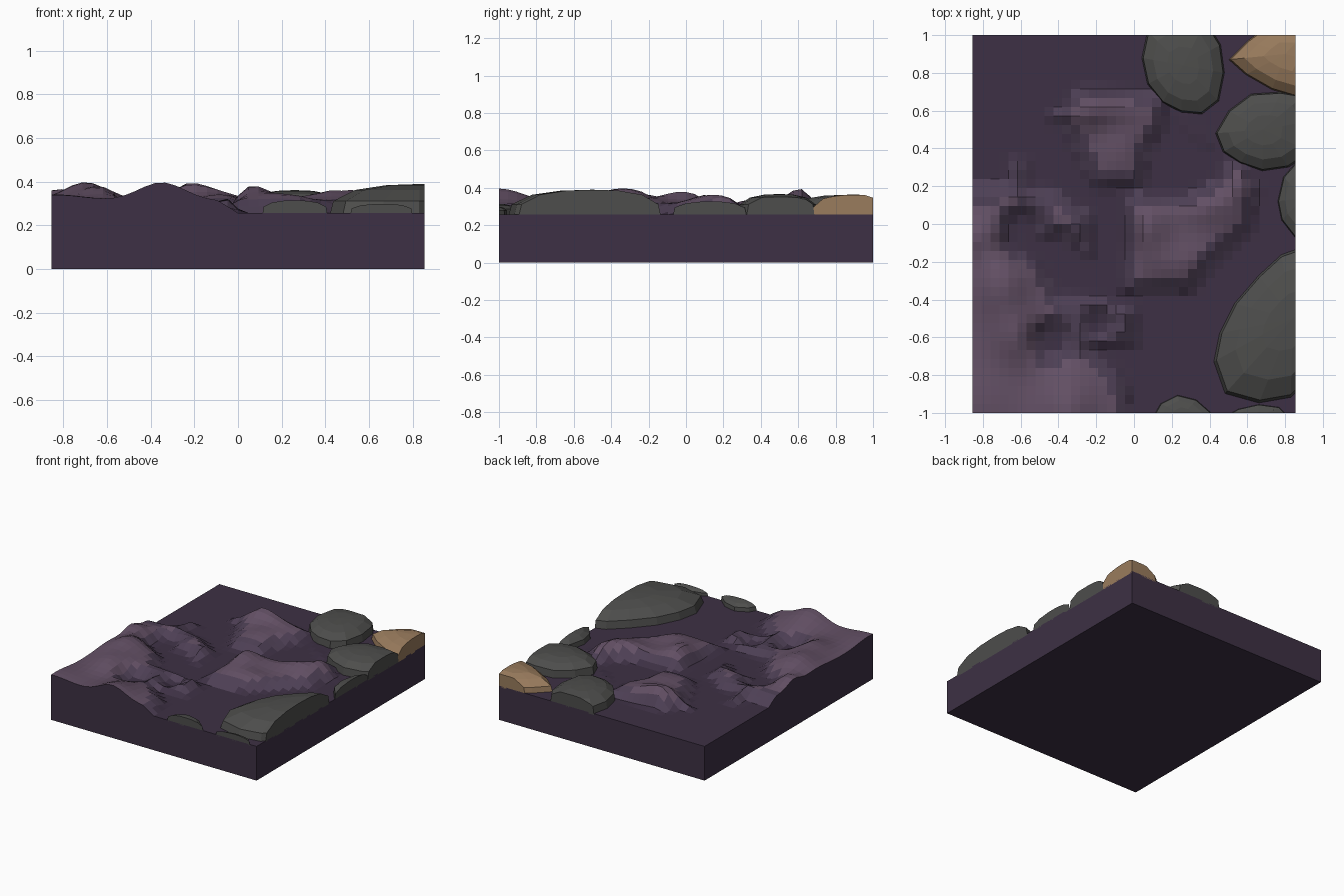
import bpy, bmesh
from math import exp, hypot
from mathutils import Vector

if "Cube" in bpy.data.objects:
    bpy.data.objects.remove(bpy.data.objects["Cube"])

W, D, BASE = 0.855, 1.0, 0.257


def material(name, rgb):
    m = bpy.data.materials.new(name)
    m.diffuse_color = (*rgb, 1)
    m.use_nodes = True
    m.node_tree.nodes["Principled BSDF"].inputs["Base Color"].default_value = m.diffuse_color
    return m


def finish(bm, name, mats):
    bmesh.ops.recalc_face_normals(bm, faces=bm.faces)
    me = bpy.data.meshes.new(name)
    bm.to_mesh(me)
    bm.free()
    for m in mats:
        me.materials.append(m)
    ob = bpy.data.objects.new(name, me)
    bpy.context.collection.objects.link(ob)
    return ob


soil = material("soil", (0.047, 0.030, 0.058))
slope = material("slope", (0.075, 0.050, 0.090))
crest = material("crest", (0.125, 0.080, 0.130))
stone = material("stone", (0.075, 0.075, 0.072))
tan = material("tan_stone", (0.32, 0.20, 0.11))

# Raised patches of ground (outlines seen from above)
PATCHES = [
    [(-.46, .52), (-.46, .6), (-.38, .62), (-.28, .74), (.2, .71), (.17, .5), (.1, .4), (.06, .17),
     (-.22, .17), (-.33, .38), (-.39, .52)],
    [(.2, .6), (.28, .6), (.43, .44), (.4, .38), (.3, .47)],
    [(-.08, .18), (.3, .18), (.42, .24), (.52, .38), (.6, .34), (.68, .2), (.64, -.03), (.42, -.23),
     (.3, -.38), (-.1, -.38), (-.06, -.12)],
    [(-1.1, .24), (-.68, .24), (-.67, .38), (-.55, .38), (-.54, .22), (-.4, .2), (-.2, .05),
     (-.2, -.23), (-.38, -.08), (-.66, -.1), (-.48, -.2), (-.4, -.35), (-.2, -.37), (.03, -.42),
     (.03, -.66), (-.2, -.66), (-.04, -.78), (0, -.9), (0, -1.2), (-1.1, -1.2)],
]
# Hollows: x, y, radius
HOLLOWS = [(-.59, -.03, .09), (-.43, -.62, .08), (-.18, -.52, .05)]
# Humps: x, y, radius x, radius y, extra height
HUMPS = [
    (-.23, .63, .2, .11, .095), (-.08, .4, .12, .14, .03), (.05, -.02, .13, .14, .075),
    (.42, .12, .16, .13, .05), (.55, .24, .08, .12, .04), (.2, -.2, .16, .1, .03),
    (-.7, -.33, .14, .19, .085), (-.62, -.6, .14, .14, .055), (-.82, -.06, .13, .1, .05),
    (-.35, -1, .15, .2, .085), (-.84, -.95, .2, .2, .03), (-.05, -.47, .12, .09, .03),
    (-.3, .05, .12, .1, .02), (-.62, .2, .1, .12, .02), (-.2, -.6, .1, .08, .02),
]


def depth_inside(x, y, poly):
    inside, best = False, 9
    for (ax, ay), (bx, by) in zip(poly, poly[1:] + poly[:1]):
        if (ay > y) != (by > y) and x < (bx - ax) * (y - ay) / (by - ay) + ax:
            inside = not inside
        ex, ey = bx - ax, by - ay
        t = max(0, min(1, ((x - ax) * ex + (y - ay) * ey) / (ex * ex + ey * ey)))
        best = min(best, hypot(x - ax - t * ex, y - ay - t * ey))
    return best if inside else 0


def height(x, y):
    d = max(depth_inside(x, y, p) for p in PATCHES)
    for hx, hy, r in HOLLOWS:
        d = min(d, max(0, hypot(x - hx, y - hy) - r * .7))
    bump = sum(h * exp(-((x - cx) / rx) ** 2 - ((y - cy) / ry) ** 2) for cx, cy, rx, ry, h in HUMPS)
    t = min(1, d / .09)
    t = t * t * (3 - 2 * t)
    s = min(1, d / .13)
    return BASE + .055 * t + bump * s


# Ground block: stepped height grid with side walls and a flat bottom
bm = bmesh.new()
bmesh.ops.create_grid(bm, x_segments=36, y_segments=42, size=1)
for v in bm.verts:
    v.co.x *= W
    v.co.z = height(v.co.x, v.co.y)
for f in bm.faces:
    z = sum(v.co.z for v in f.verts) / 4
    f.material_index = 0 if z < BASE + .015 else 1 if z < BASE + .06 else 2
rim = [e for e in bm.edges if e.is_boundary]
new = bmesh.ops.extrude_edge_only(bm, edges=rim)["geom"]
for g in new:
    if isinstance(g, bmesh.types.BMVert):
        g.co.z = 0
    elif isinstance(g, bmesh.types.BMFace):
        g.material_index = 0
bottom = [e for e in new if isinstance(e, bmesh.types.BMEdge) and e.is_boundary]
for f in bmesh.ops.contextual_create(bm, geom=bottom)["faces"]:
    f.material_index = 0
finish(bm, "ground_block", [soil, slope, crest])


def rock(name, mat, top, centre, outline, shoulder=.055):
    """Low-poly dome over an outline, cut flush with the sides of the block."""
    bm = bmesh.new()
    c = Vector((*centre, 0))
    h = top - BASE
    low = min(shoulder, h * .5)
    rings = []
    for s, z in [(1, -.01), (.96, low), (.72, low + (h - low) * .65), (.38, low + (h - low) * .93)]:
        rings.append([bm.verts.new(c + (Vector((x, y, 0)) - c) * s + Vector((0, 0, BASE + z)))
                      for x, y in outline])
    peak = bm.verts.new(c + Vector((0, 0, top)))
    n = len(outline)
    for i in range(n):
        j = (i + 1) % n
        for a, b in zip(rings, rings[1:]):
            bm.faces.new((a[i], a[j], b[j], b[i]))
        bm.faces.new((rings[-1][i], rings[-1][j], peak))
    bm.faces.new(rings[0])
    for co, no in [((W, 0, 0), (1, 0, 0)), ((0, D, 0), (0, 1, 0)), ((0, -D, 0), (0, -1, 0))]:
        r = bmesh.ops.bisect_plane(bm, geom=bm.verts[:] + bm.edges[:] + bm.faces[:],
                                   plane_co=co, plane_no=no, clear_outer=True)
        cut = [e for e in r["geom_cut"] if isinstance(e, bmesh.types.BMEdge)]
        if cut:
            bmesh.ops.holes_fill(bm, edges=cut)
    finish(bm, name, [mat])


# Rocks along the right side and back edge
rock("big_rock", stone, .39, (.84, -.5),
     [(.42, -.73), (.45, -.58), (.53, -.42), (.66, -.27), (.78, -.16), (.95, -.1), (1.1, -.3),
      (1.1, -.7), (.9, -.85), (.83, -.92), (.66, -.95), (.48, -.9)])
rock("back_rock", stone, .362, (.26, .84),
     [(.04, .88), (.07, .74), (.15, .64), (.25, .59), (.36, .58), (.45, .65), (.48, .8), (.46, .95),
      (.38, 1.08), (.2, 1.1), (.07, 1.02)])
rock("corner_rock", stone, .367, (.68, .5),
     [(.43, .48), (.47, .38), (.56, .32), (.68, .28), (.82, .3), (.94, .38), (.96, .55), (.9, .68),
      (.78, .7), (.62, .69), (.5, .6)])
rock("side_rock", stone, .33, (.9, .14),
     [(.76, .12), (.78, .02), (.85, -.07), (.98, -.06), (1.05, .12), (1, .3), (.86, .33), (.79, .25)])
rock("front_rock", stone, .315, (.26, -1.01),
     [(.1, -1.02), (.14, -.95), (.23, -.905), (.33, -.93), (.41, -1), (.36, -1.1), (.16, -1.1)])
rock("front_corner_rock", stone, .3, (.66, -1.02),
     [(.46, -1.03), (.55, -.98), (.66, -.955), (.77, -.97), (.83, -1.03), (.75, -1.1), (.55, -1.1)])
rock("tan_rock", tan, .365, (.8, .9),
     [(.5, .87), (.59, .79), (.73, .71), (.9, .66), (1, .85), (.95, 1.06), (.72, 1.06), (.6, .97)], .04)
